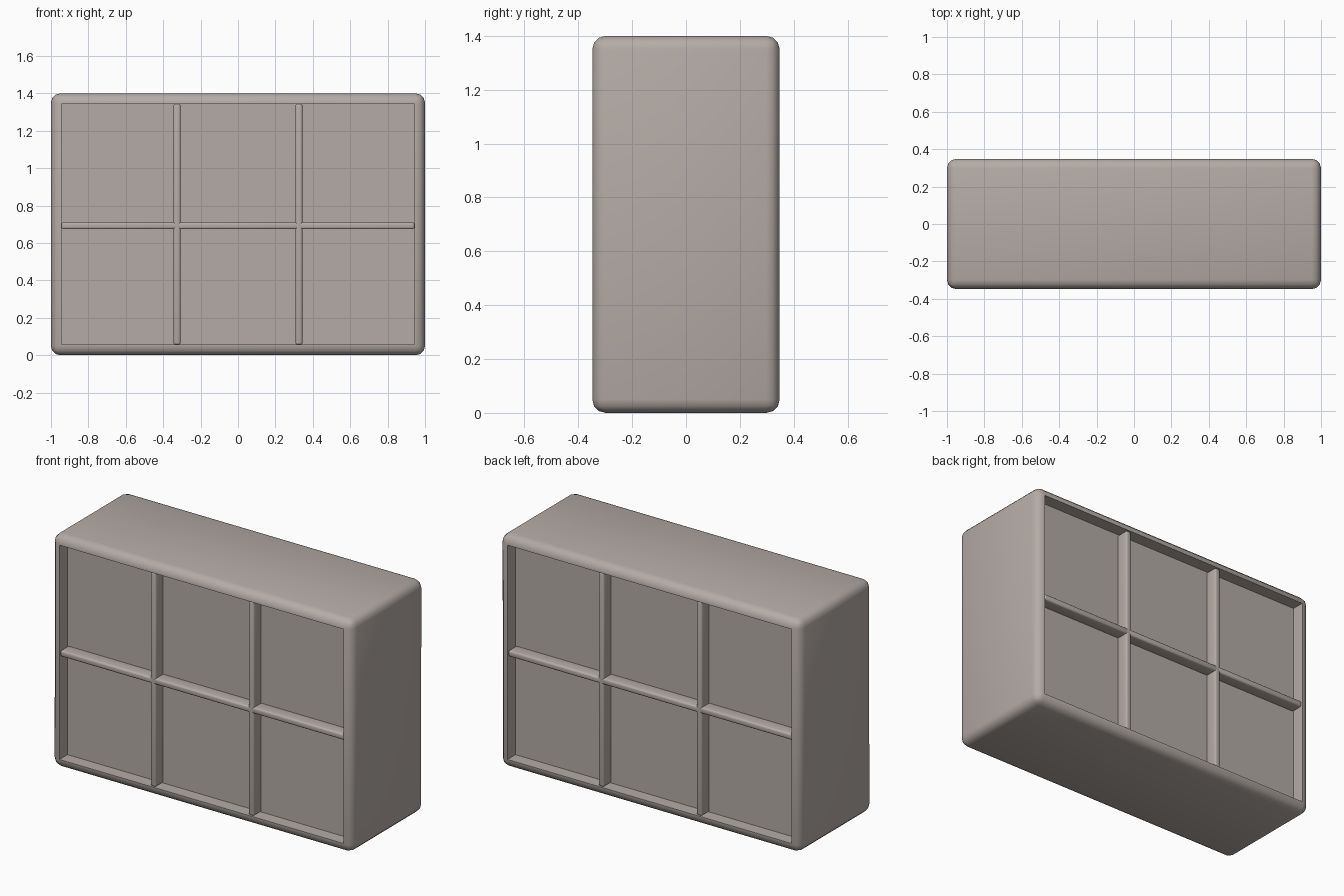
import bpy, bmesh, math
from mathutils import Vector

cube = bpy.data.objects.get("Cube")
if cube:
    bpy.data.objects.remove(cube, do_unlink=True)

W, D, H = 2.0, 0.696, 1.4      # outer size
RIM, RECESS = 0.056, 0.076     # rim width, panel depth

mat = bpy.data.materials.new("warm grey")
mat.use_nodes = True
colour = (0.46, 0.41, 0.38, 1)
mat.diffuse_color = colour
mat.node_tree.nodes["Principled BSDF"].inputs["Base Color"].default_value = colour


def finish(bm, name):
    mesh = bpy.data.meshes.new(name)
    bmesh.ops.recalc_face_normals(bm, faces=bm.faces)
    bm.to_mesh(mesh)
    bm.free()
    mesh.materials.append(mat)
    obj = bpy.data.objects.new(name, mesh)
    bpy.context.collection.objects.link(obj)
    bpy.ops.object.select_all(action='DESELECT')
    obj.select_set(True)
    bpy.context.view_layer.objects.active = obj
    bpy.ops.object.shade_smooth_by_angle(angle=math.radians(40))


def box(size, centre):
    bm = bmesh.new()
    bmesh.ops.create_cube(bm, size=1)
    for v in bm.verts:
        v.co = Vector(a * b for a, b in zip(v.co, size)) + Vector(centre)
    return bm


def round_edges(bm, edges, radius, segments):
    bmesh.ops.bevel(bm, geom=edges, offset=radius, segments=segments,
                    profile=0.5, affect='EDGES', clamp_overlap=True)


# Cabinet body: rounded block with a recessed panel front and back
bm = box((W, D, H), (0, 0, H / 2))
for face in [f for f in bm.faces if abs(f.normal.y) > 0.9]:
    side = 1 if face.normal.y > 0 else -1
    bmesh.ops.inset_individual(bm, faces=[face], thickness=RIM, depth=0,
                               use_even_offset=True)
    panel = bmesh.ops.extrude_discrete_faces(bm, faces=[face])["faces"][0]
    for v in panel.verts:
        v.co.y -= side * RECESS


def on_outside(v):
    return abs(v.co.x) > W / 2 - 0.01


outer = [e for e in bm.edges if all(on_outside(v) for v in e.verts)]
round_edges(bm, outer, 0.05, 3)
finish(bm, "cabinet_body")

# Raised grid bars on both faces, standing on the panels
BAR, INNER_W, INNER_H = 0.037, W - 2 * RIM, H - 2 * RIM
POST_X = 0.326
panel_y = D / 2 - RECESS
BAR_DEPTH = 0.085


def bar(name, size, centre):
    bm = box(size, centre)
    round_edges(bm, list(bm.edges), 0.011, 3)
    finish(bm, name)


for label, side in (("front", -1), ("back", 1)):
    y = side * (D / 2 - 0.004 - BAR_DEPTH / 2)
    for hand, x in (("right", -POST_X), ("left", POST_X)):
        bar(f"{label}_{hand}_divider", (BAR, BAR_DEPTH, INNER_H), (x, y, H / 2))
    # Shelf rails fill the bays between the dividers
    stops = [-INNER_W / 2, -POST_X, POST_X, INNER_W / 2]
    for i, (a, b) in enumerate(zip(stops, stops[1:])):
        bar(f"{label}_shelf_rail_{i + 1}", (b - a, BAR_DEPTH, BAR),
            ((a + b) / 2, y, 0.692))
